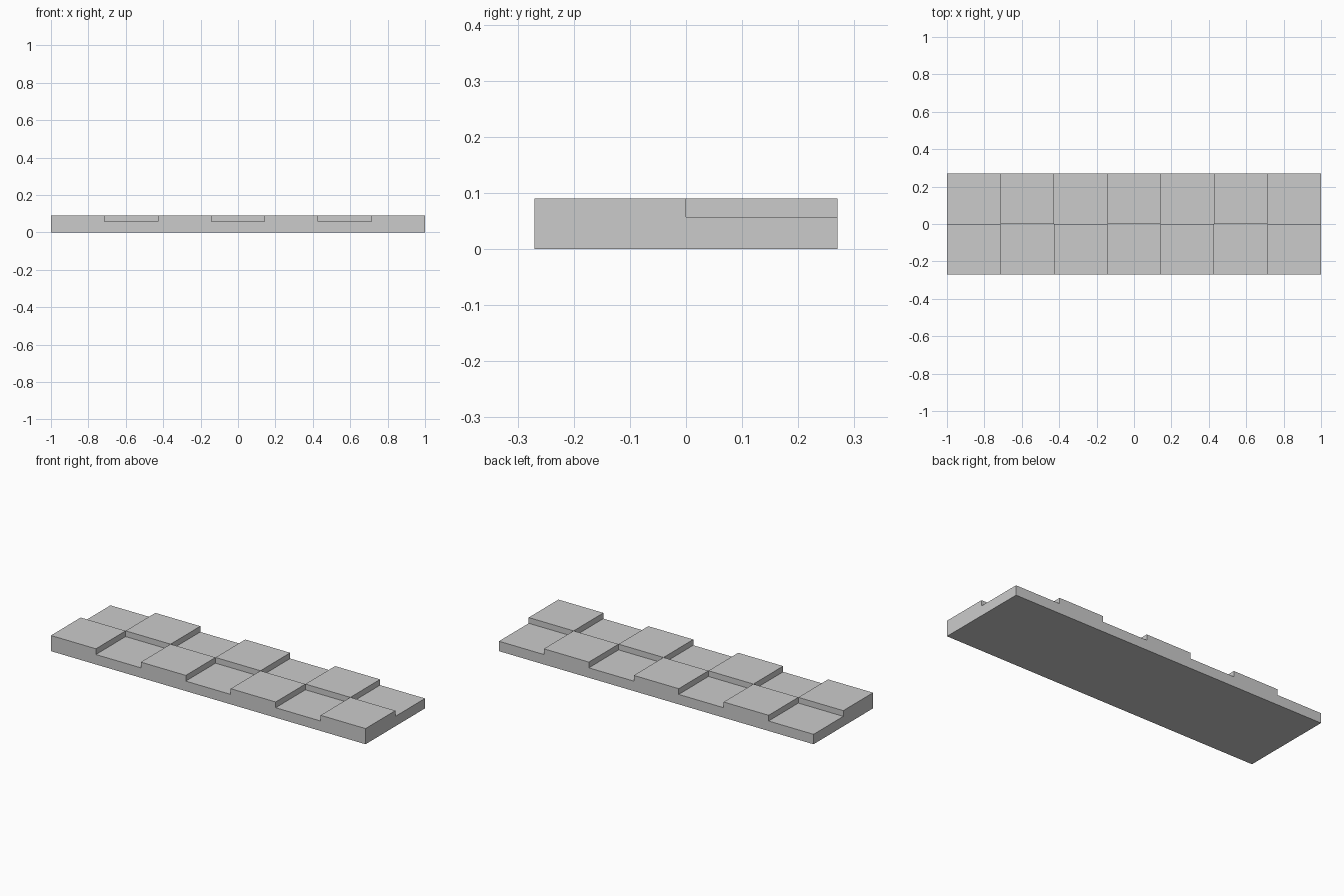
import bpy, bmesh
from mathutils import Matrix

if "Cube" in bpy.data.objects:
    bpy.data.objects.remove(bpy.data.objects["Cube"])

COLS = 7
HALF_X, HALF_Y = 1.0, 0.27
LOW, HIGH = 0.057, 0.09
STEP = 2 * HALF_X / COLS

# base slab
bm = bmesh.new()
bmesh.ops.create_cube(bm, size=1, matrix=Matrix.Translation((0, 0, LOW / 2))
                      @ Matrix.Diagonal((2 * HALF_X, 2 * HALF_Y, LOW, 1)))


def cut(co, normal):
    bmesh.ops.bisect_plane(bm, geom=bm.verts[:] + bm.edges[:] + bm.faces[:],
                           plane_co=co, plane_no=normal)


# divide the slab into a 7 x 2 grid
for i in range(1, COLS):
    cut((-HALF_X + i * STEP, 0, 0), (1, 0, 0))
cut((0, 0, 0), (0, 1, 0))

# raise alternate tiles in a checker pattern
bm.normal_update()
raised = []
for f in bm.faces:
    if f.normal.z > 0.9:
        c = f.calc_center_median()
        col, row = int((c.x + HALF_X) / STEP), int(c.y > 0)
        if (col + row) % 2 == 0:
            raised.append(f)
for f in raised:
    new = bmesh.ops.extrude_face_region(bm, geom=[f])["geom"]
    verts = [g for g in new if isinstance(g, bmesh.types.BMVert)]
    bmesh.ops.translate(bm, vec=(0, 0, HIGH - LOW), verts=verts)
    if f.is_valid:
        bmesh.ops.delete(bm, geom=[f], context='FACES_ONLY')

# merge flat neighbours on the sides and bottom
bmesh.ops.dissolve_limit(bm, angle_limit=0.01, verts=bm.verts[:], edges=bm.edges[:])
bmesh.ops.recalc_face_normals(bm, faces=bm.faces[:])

mesh = bpy.data.meshes.new("checker_slab")
bm.to_mesh(mesh)
bm.free()
bpy.context.collection.objects.link(bpy.data.objects.new("checker_slab", mesh))
